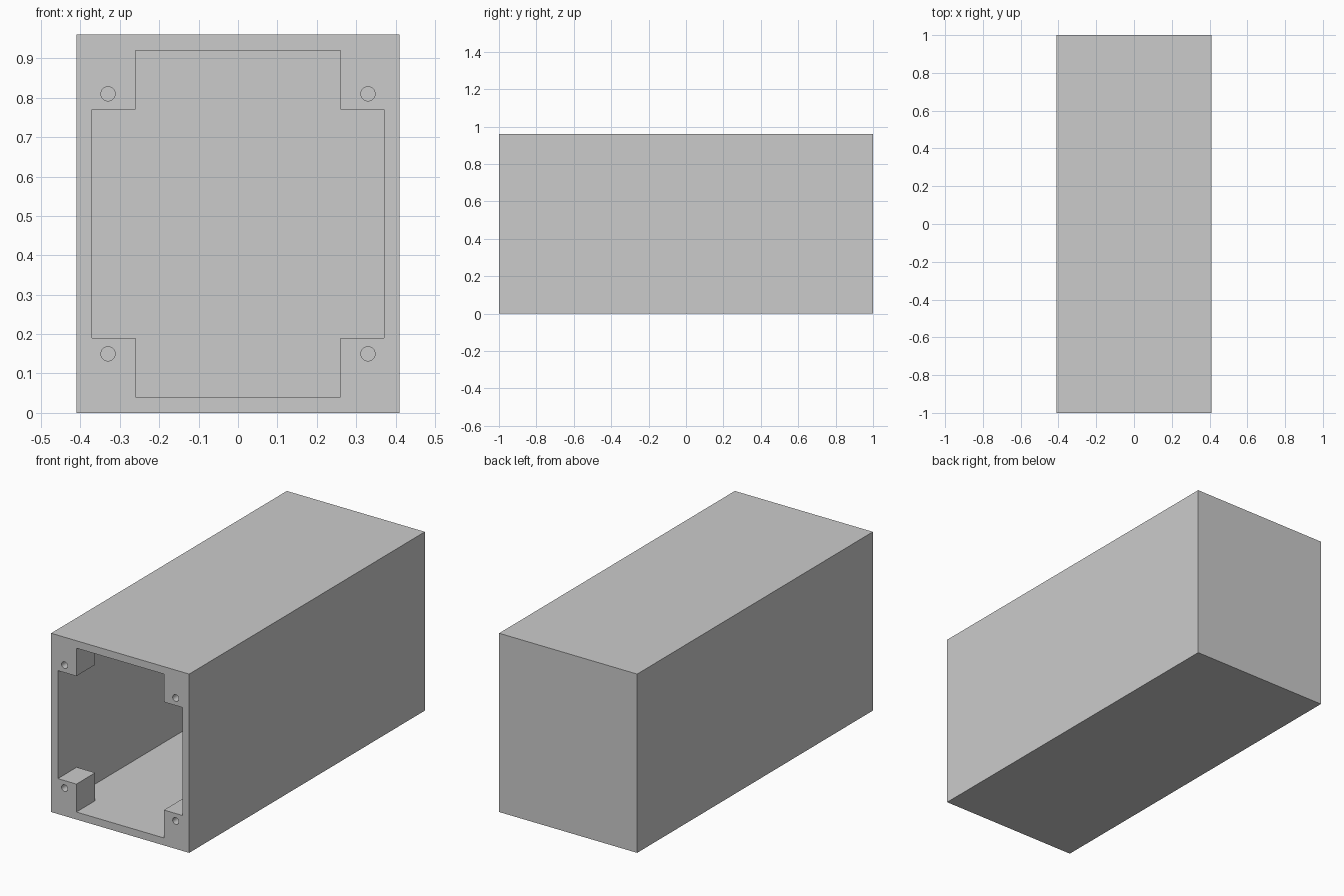
import bpy
from math import pi, radians

if "Cube" in bpy.data.objects:
    bpy.data.objects.remove(bpy.data.objects["Cube"])

HALF_W, HEIGHT, HALF_L, WALL = 0.41, 0.96, 1.0, 0.04
BOSS_X, BOSS_Z, BOSS_DEPTH = 0.26, 0.19, 0.16
HOLE_X, HOLE_Z, HOLE_R, HOLE_DEPTH = 0.33, 0.15, 0.018, 0.12


def box(name, x0, x1, y0, y1, z0, z1):
    bpy.ops.mesh.primitive_cube_add(
        size=1, location=((x0 + x1) / 2, (y0 + y1) / 2, (z0 + z1) / 2))
    ob = bpy.context.object
    ob.name = name
    ob.scale = (x1 - x0, y1 - y0, z1 - z0)
    bpy.ops.object.transform_apply(location=True, rotation=True, scale=True)
    return ob


def subtract(target, cutter):
    cutter.hide_render = True
    mod = target.modifiers.new("cut", 'BOOLEAN')
    mod.operation = 'DIFFERENCE'
    mod.solver = 'EXACT'
    mod.object = cutter
    bpy.context.view_layer.objects.active = target
    bpy.ops.object.modifier_apply(modifier=mod.name)
    bpy.data.objects.remove(cutter, do_unlink=True)


# Outer housing and the cavity that opens at the front
housing = box("housing", -HALF_W, HALF_W, -HALF_L, HALF_L, 0, HEIGHT)
cavity = box("cavity_cutter", WALL - HALF_W, HALF_W - WALL,
             -HALF_L - 0.1, HALF_L - WALL, WALL, HEIGHT - WALL)

# Corner screw blocks are left standing by notching the cavity
corners = [(sx, top) for sx in (-1, 1) for top in (False, True)]
for sx, top in corners:
    x0, x1 = sorted((sx * BOSS_X, sx * 0.5))
    z0, z1 = (HEIGHT - BOSS_Z, HEIGHT + 0.1) if top else (-0.1, BOSS_Z)
    subtract(cavity, box("block_notch", x0, x1, -HALF_L - 0.2,
                         -HALF_L + BOSS_DEPTH, z0, z1))
subtract(housing, cavity)

# Blind screw holes in the corner blocks
for sx, top in corners:
    bpy.ops.mesh.primitive_cylinder_add(
        vertices=32, radius=HOLE_R, depth=2 * HOLE_DEPTH,
        location=(sx * HOLE_X, -HALF_L, HEIGHT - HOLE_Z if top else HOLE_Z),
        rotation=(pi / 2, 0, 0))
    subtract(housing, bpy.context.object)

# Round holes shade smooth, box faces stay flat
bpy.ops.object.select_all(action='DESELECT')
housing.select_set(True)
bpy.context.view_layer.objects.active = housing
bpy.ops.object.shade_smooth_by_angle(angle=radians(30))
